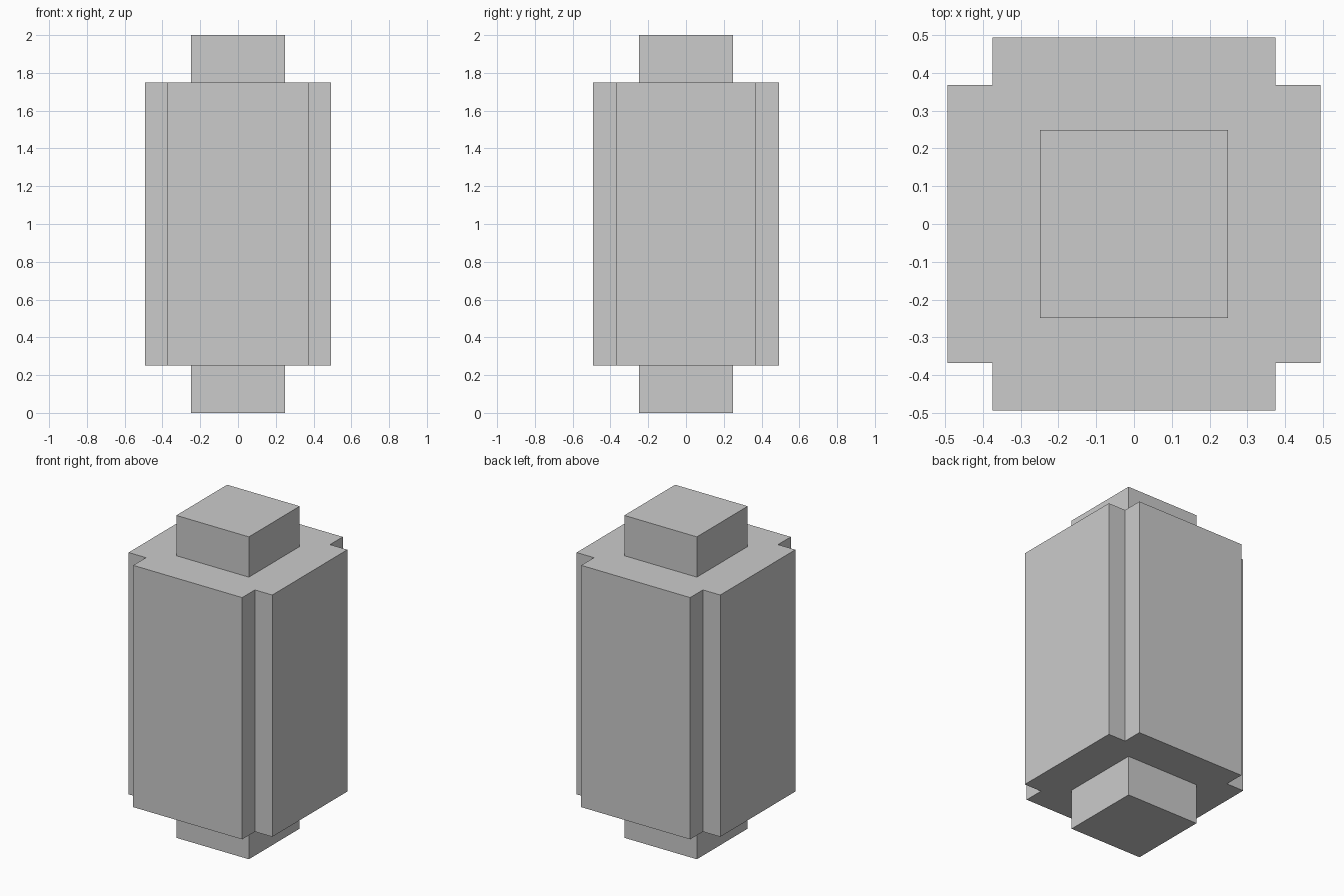
import bpy, bmesh

if "Cube" in bpy.data.objects:
    bpy.data.objects.remove(bpy.data.objects["Cube"])


def prism(name, outline, z0, z1):
    """Extrude a closed xy outline from z0 to z1."""
    bm = bmesh.new()
    base = bm.faces.new([bm.verts.new((x, y, z0)) for x, y in outline])
    ext = bmesh.ops.extrude_face_region(bm, geom=[base], use_keep_orig=True)
    verts = [v for v in ext["geom"] if isinstance(v, bmesh.types.BMVert)]
    bmesh.ops.translate(bm, verts=verts, vec=(0, 0, z1 - z0))
    bmesh.ops.recalc_face_normals(bm, faces=bm.faces)
    mesh = bpy.data.meshes.new(name)
    bm.to_mesh(mesh)
    bm.free()
    obj = bpy.data.objects.new(name, mesh)
    bpy.context.collection.objects.link(obj)
    return obj


# Body: square column with notched corners
X, Y = 0.493, 0.493      # outer half sizes
NX, NY = 0.374, 0.368    # where the notches start
quarter = [(X, NY), (NX, NY), (NX, Y)]
outline = []
for sx, sy in ((1, 1), (-1, 1), (-1, -1), (1, -1)):
    pts = quarter if sx * sy > 0 else quarter[::-1]
    outline += [(sx * x, sy * y) for x, y in pts]
prism("notched_body", outline, 0.25, 1.75)

# Square end blocks above and below the body
S = 0.249
square = [(-S, -S), (S, -S), (S, S), (-S, S)]
for name, z0, z1 in (("bottom_block", 0.0, 0.25), ("top_block", 1.75, 2.0)):
    prism(name, square, z0, z1)
